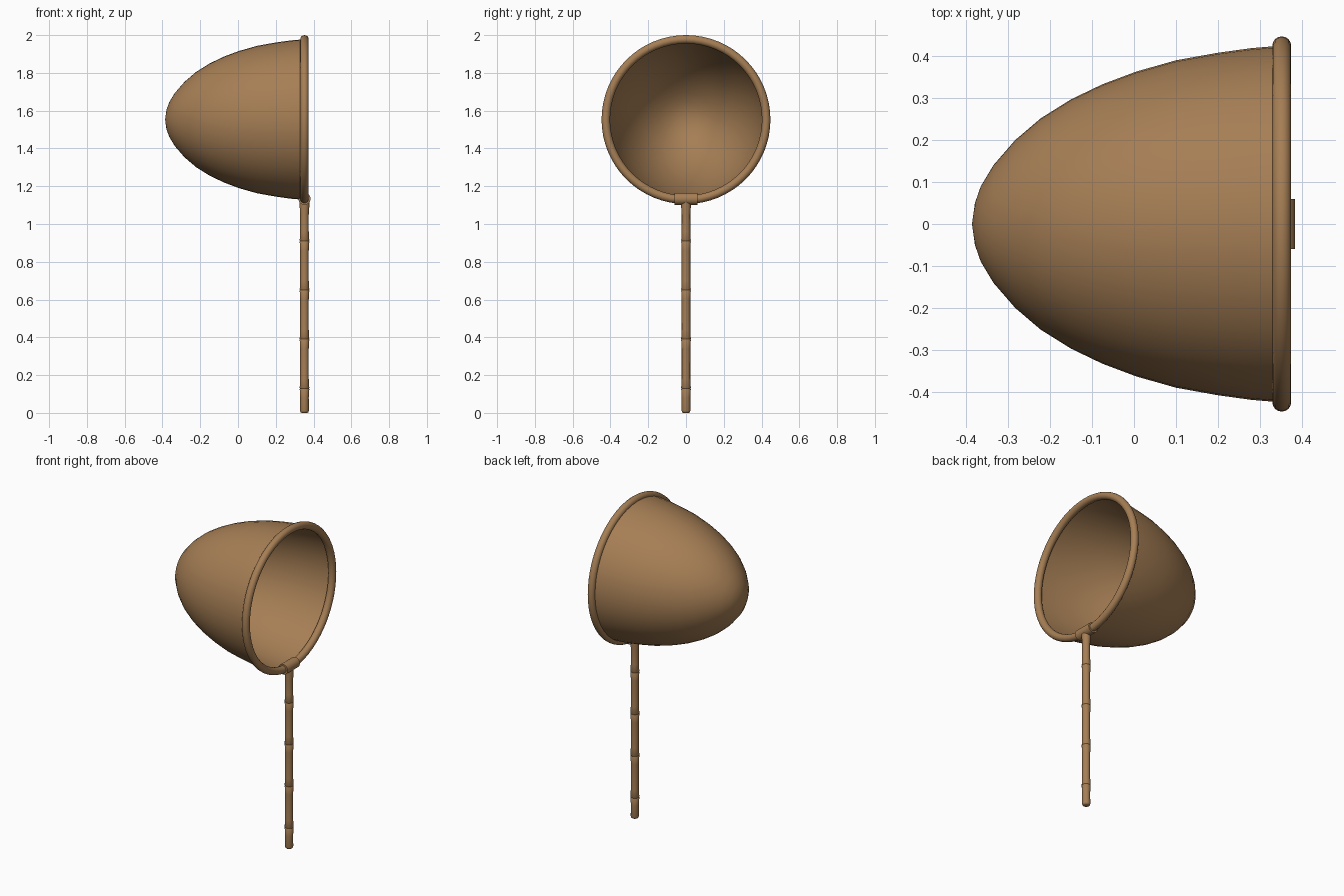
import bpy, bmesh, math
from mathutils import Matrix, Vector

if "Cube" in bpy.data.objects:
    bpy.data.objects.remove(bpy.data.objects["Cube"])

RIM_X, RIM_Z = 0.352, 1.553

wood = bpy.data.materials.new("brown")
wood.diffuse_color = (0.38, 0.21, 0.09, 1)
wood.use_nodes = True
wood.node_tree.nodes["Principled BSDF"].inputs["Base Color"].default_value = wood.diffuse_color


def lathe(name, profile, steps, matrix, angle=40):
    """Spin (radius, height) points around local z, then place with matrix."""
    bm = bmesh.new()
    verts = [bm.verts.new((r, 0, h)) for r, h in profile]
    edges = [bm.edges.new(p) for p in zip(verts, verts[1:])]
    bmesh.ops.spin(bm, geom=verts + edges, cent=(0, 0, 0), axis=(0, 0, 1),
                   angle=math.tau, steps=steps, use_duplicate=False)
    bmesh.ops.remove_doubles(bm, verts=bm.verts, dist=1e-5)
    bmesh.ops.recalc_face_normals(bm, faces=bm.faces)
    bmesh.ops.transform(bm, matrix=matrix, verts=bm.verts)
    me = bpy.data.meshes.new(name)
    bm.to_mesh(me)
    bm.free()
    ob = bpy.data.objects.new(name, me)
    bpy.context.collection.objects.link(ob)
    finish(ob, angle)
    return ob


def finish(ob, angle):
    ob.data.materials.append(wood)
    bpy.ops.object.select_all(action='DESELECT')
    ob.select_set(True)
    bpy.context.view_layer.objects.active = ob
    bpy.ops.object.shade_smooth_by_angle(angle=math.radians(angle))


# Net bag: open cup lathed around the x axis
along_x = Matrix.Translation((0, 0, RIM_Z)) @ Matrix.Rotation(math.pi / 2, 4, 'Y')
bag = [(0, -0.386), (0.05, -0.379), (0.09, -0.365), (0.14, -0.335), (0.20, -0.283),
       (0.252, -0.222), (0.297, -0.150), (0.333, -0.075), (0.363, 0.005),
       (0.39, 0.10), (0.408, 0.20), (0.419, 0.28), (0.425, RIM_X)]
lathe("net_bag", bag, 48, along_x)

# Hoop around the mouth
bpy.ops.mesh.primitive_torus_add(
    major_segments=64, minor_segments=16, major_radius=0.4245, minor_radius=0.0225,
    location=(RIM_X, 0, RIM_Z), rotation=(0, math.pi / 2, 0))
hoop = bpy.context.object
hoop.name = "hoop"
finish(hoop, 40)

# Bamboo handle: slim shaft flaring at each node
stick = [(0, 0), (0.016, 0), (0.021, 0.004), (0.0235, 0.012)]
for z in (0.13, 0.39, 0.65, 0.91):
    stick += [(0.0225, z - 0.05), (0.0255, z - 0.003), (0.0235, z),
              (0.0255, z + 0.003), (0.0225, z + 0.05)]
stick += [(0.0225, 1.05), (0.0255, 1.09), (0.0255, 1.13), (0, 1.13)]
lathe("handle", stick, 24, Matrix.Translation((RIM_X, 0, 0)))

# Cross collar clamping the hoop to the handle
along_y = Matrix.Translation((RIM_X, 0, 1.133)) @ Matrix.Rotation(math.pi / 2, 4, 'X')
collar = [(0, -0.06), (0.032, -0.06), (0.032, 0.06), (0, 0.06)]
lathe("collar", collar, 24, along_y)
